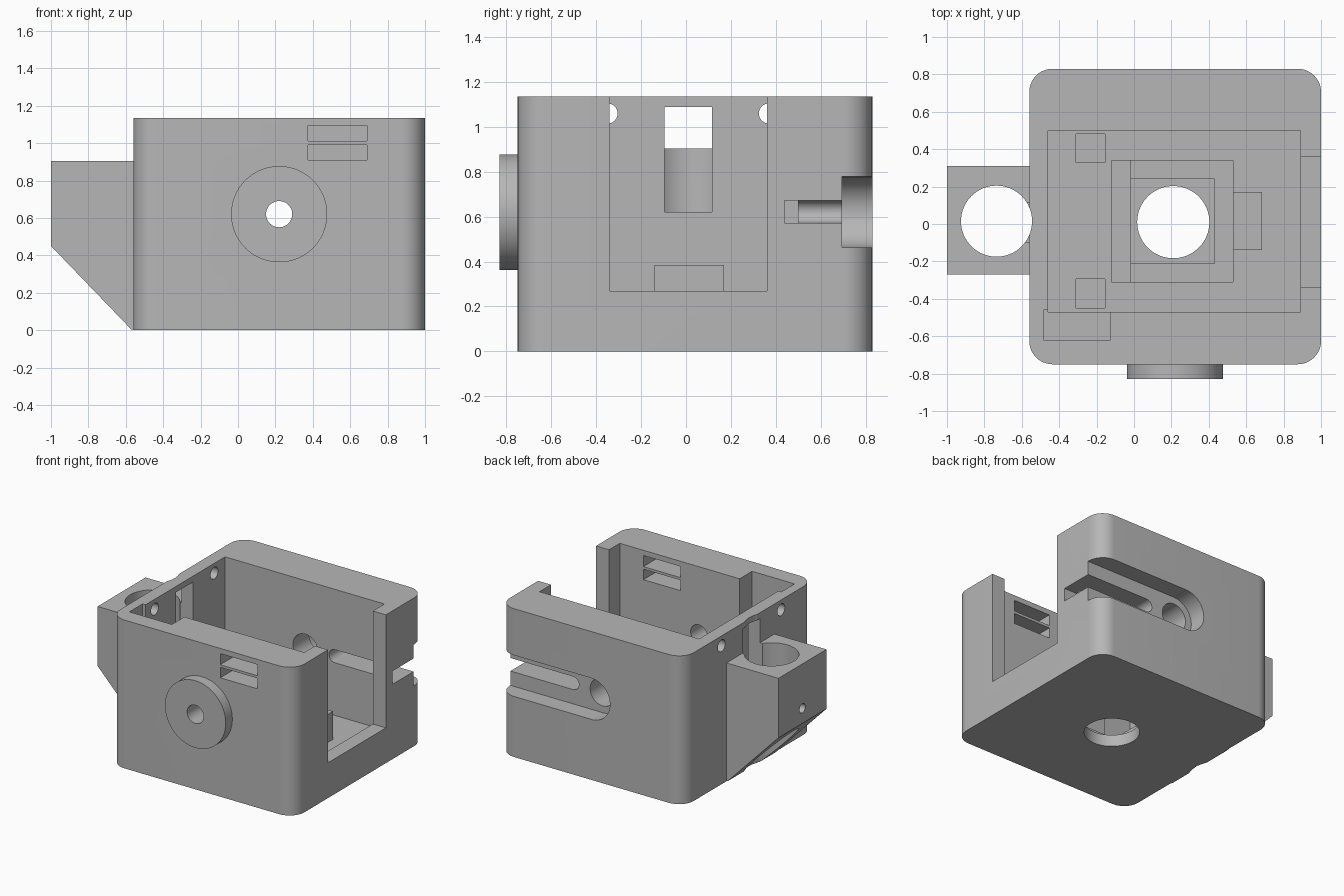
import bpy, bmesh, math
from mathutils import Matrix

if "Cube" in bpy.data.objects:
    bpy.data.objects.remove(bpy.data.objects["Cube"])

grey = bpy.data.materials.new("plain_grey")
grey.diffuse_color = (0.47, 0.47, 0.47, 1)
grey.use_nodes = True
grey.node_tree.nodes["Principled BSDF"].inputs["Base Color"].default_value = grey.diffuse_color


def make(name, bm):
    bmesh.ops.recalc_face_normals(bm, faces=bm.faces)
    me = bpy.data.meshes.new(name)
    bm.to_mesh(me)
    bm.free()
    ob = bpy.data.objects.new(name, me)
    bpy.context.collection.objects.link(ob)
    return ob


def box(name, x0, x1, y0, y1, z0, z1):
    bm = bmesh.new()
    bmesh.ops.create_cube(bm, size=1)
    bm.transform(Matrix.Translation(((x0 + x1) / 2, (y0 + y1) / 2, (z0 + z1) / 2))
                 @ Matrix.Diagonal((x1 - x0, y1 - y0, z1 - z0, 1)))
    return make(name, bm)


def cyl(name, axis, a, b, lo, hi, r, n=64):
    """Cylinder along an axis; a, b are its centre on the other two axes."""
    bm = bmesh.new()
    bmesh.ops.create_cone(bm, cap_ends=True, segments=n, radius1=r, radius2=r, depth=hi - lo)
    m = (lo + hi) / 2
    place = {'X': ((m, a, b), Matrix.Rotation(math.pi / 2, 4, 'Y')),
             'Y': ((a, m, b), Matrix.Rotation(math.pi / 2, 4, 'X')),
             'Z': ((a, b, m), Matrix.Identity(4))}[axis]
    bm.transform(Matrix.Translation(place[0]) @ place[1])
    return make(name, bm)


def prism(name, pts, vec):
    bm = bmesh.new()
    f = bm.faces.new([bm.verts.new(p) for p in pts])
    ext = bmesh.ops.extrude_face_region(bm, geom=[f])
    bmesh.ops.translate(bm, vec=vec, verts=[v for v in ext['geom'] if isinstance(v, bmesh.types.BMVert)])
    return make(name, bm)


def combine(base, tool, op):
    """Apply one boolean and discard its tool."""
    mod = base.modifiers.new("bool", 'BOOLEAN')
    mod.operation, mod.solver, mod.object = op, 'EXACT', tool
    deps = bpy.context.evaluated_depsgraph_get()
    me = bpy.data.meshes.new_from_object(base.evaluated_get(deps))
    base.modifiers.clear()
    base.data = me
    bpy.data.objects.remove(tool)


# Rounded housing block
R, pts = 0.125, []
for i, (cx, cy) in enumerate([(1 - R, 0.83 - R), (-0.56 + R, 0.83 - R),
                              (-0.56 + R, -0.75 + R), (1 - R, -0.75 + R)]):
    for k in range(13):
        t = math.radians(90 * i + 7.5 * k)
        pts.append((cx + R * math.cos(t), cy + R * math.sin(t), 0))
housing = prism("housing", pts, (0, 0, 1.135))

# Side bracket with sloped underside, and round front boss
bracket = prism("bracket", [(-1, 0.31, 0.905), (-1, 0.31, 0.45), (-0.57, 0.31, 0.003),
                            (-0.5, 0.31, 0.003), (-0.5, 0.31, 0.905)], (0, -0.58, 0))
combine(housing, bracket, 'UNION')
combine(housing, cyl("boss", 'Y', 0.22, 0.62, -0.83, -0.7, 0.257, 96), 'UNION')

FLOOR = 0.17
cutters = [
    # Main cavity, side opening and front wall pocket
    box("cavity", -0.46, 0.89, -0.47, 0.50, FLOOR, 1.4),
    box("opening", 0.8, 1.2, -0.34, 0.36, 0.27, 1.4),
    box("pocket", -0.485, -0.125, -0.62, -0.46, 0.3, 1.4),
    # Stepped seat and round hole in the floor
    box("seat_strip", -0.12, 0.1, -0.31, 0.34, 0.145, 0.3),
    box("seat", -0.015, 0.53, -0.31, 0.34, 0.125, 0.3),
    box("seat_inner", -0.02, 0.43, -0.21, 0.24, 0.09, 0.3),
    cyl("floor_hole", 'Z', 0.21, 0.01, -0.2, 0.3, 0.193),
    # Two square floor sockets
    box("socket", -0.31, -0.155, 0.33, 0.48, 0.11, 0.4),
    box("socket", -0.31, -0.155, -0.45, -0.295, 0.11, 0.4),
    # Bracket bore, its small set screw hole, wall window and wall holes
    cyl("bracket_bore", 'Z', -0.735, 0.015, -0.3, 1.5, 0.19),
    cyl("set_screw_hole", 'X', 0.02, 0.565, -1.2, -0.8, 0.035, 32),
    box("window", -0.7, -0.4, -0.095, 0.115, 0.62, 1.09),
    cyl("wall_hole", 'X', -0.35, 1.06, -0.8, -0.3, 0.045, 32),
    cyl("wall_hole", 'X', 0.37, 1.06, -0.8, -0.3, 0.045, 32),
    # Front hole and twin slots
    cyl("front_hole", 'Y', 0.22, 0.62, -1, -0.3, 0.07, 48),
    box("slot", 0.375, 0.69, -1, -0.3, 0.91, 0.99),
    box("slot", 0.375, 0.69, -1, -0.3, 1.01, 1.095),
    # Back counterbore, groove and narrow slit running out of the side
    cyl("back_hole", 'Y', 0.22, 0.62, 0.4, 1, 0.105, 48),
    cyl("counterbore", 'Y', 0.22, 0.62, 0.695, 1, 0.1575),
    box("groove", 0.22, 1.2, 0.695, 1, 0.4635, 0.7785),
    cyl("slit_end", 'Y', 0.47, 0.623, 0.44, 0.8, 0.05, 32),
    box("slit", 0.47, 1.2, 0.44, 0.8, 0.573, 0.673),
]
for c in cutters:
    combine(housing, c, 'DIFFERENCE')

# Small block standing beside the seat
block = box("floor_block", 0.53, 0.685, -0.14, 0.17, FLOOR - 0.02, 0.385)

for ob in (housing, block):
    ob.data.materials.clear()
    ob.data.materials.append(grey)
bpy.ops.object.select_all(action='DESELECT')
housing.select_set(True)
bpy.context.view_layer.objects.active = housing
bpy.ops.object.shade_smooth_by_angle(angle=math.radians(30))
